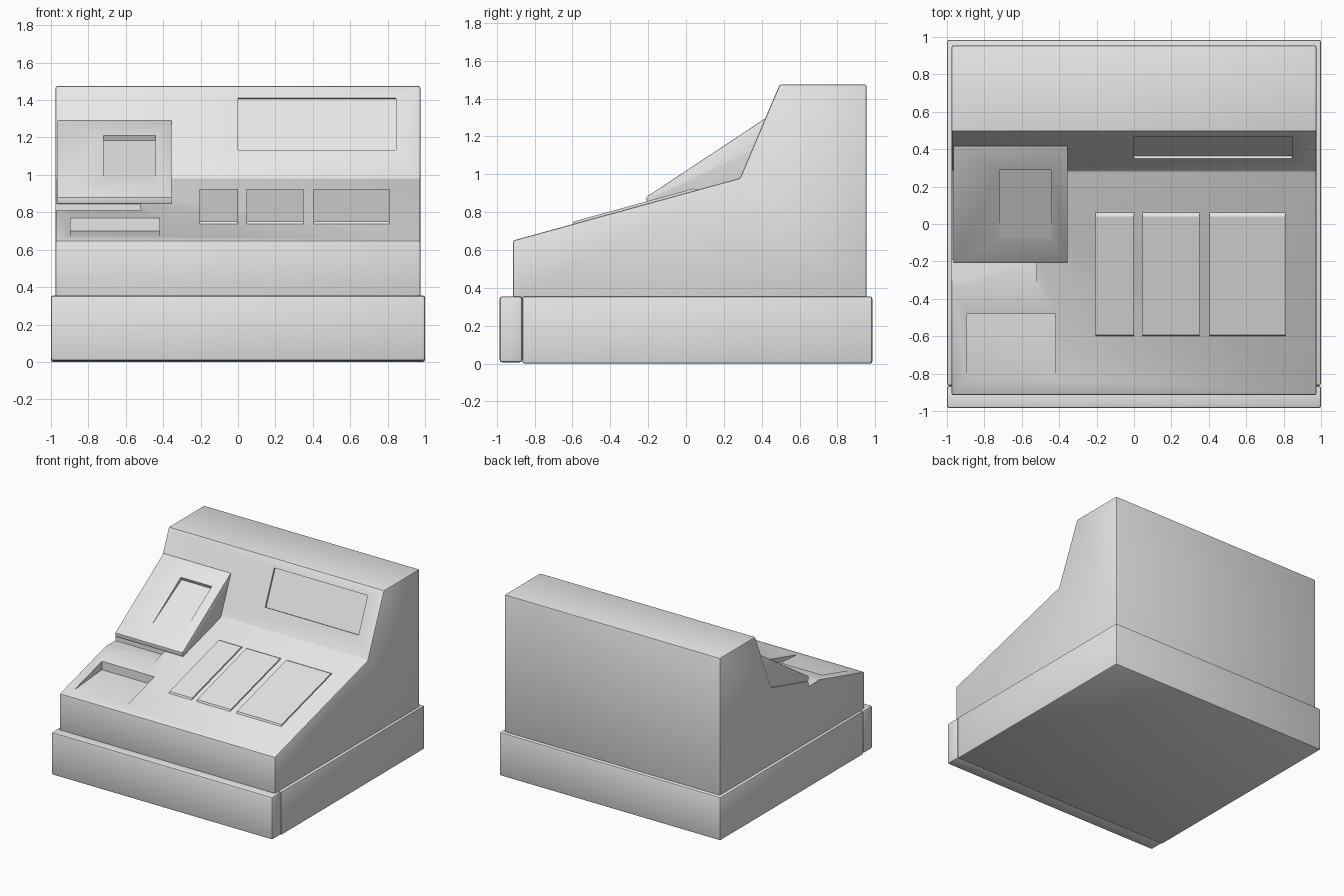
import bpy, bmesh, math
from mathutils import Matrix

old = bpy.data.objects.get("Cube")
if old:
    bpy.data.objects.remove(old, do_unlink=True)

grey = bpy.data.materials.new("light_grey")
grey.use_nodes = True
COLOUR = (0.8, 0.8, 0.8, 1)
grey.diffuse_color = COLOUR
grey.node_tree.nodes["Principled BSDF"].inputs["Base Color"].default_value = COLOUR


def prism(name, x0, x1, profile):
    """Extrude a (y, z) profile along x."""
    bm = bmesh.new()
    face = bm.faces.new([bm.verts.new((x0, y, z)) for y, z in profile])
    side = bmesh.ops.extrude_face_region(bm, geom=[face])["geom"]
    moved = [v for v in side if isinstance(v, bmesh.types.BMVert)]
    bmesh.ops.translate(bm, verts=moved, vec=(x1 - x0, 0, 0))
    bmesh.ops.recalc_face_normals(bm, faces=bm.faces)
    mesh = bpy.data.meshes.new(name)
    bm.to_mesh(mesh)
    bm.free()
    mesh.materials.append(grey)
    obj = bpy.data.objects.new(name, mesh)
    bpy.context.collection.objects.link(obj)
    return obj


def box(name, x0, x1, y0, y1, z0, z1):
    return prism(name, x0, x1, [(y0, z0), (y1, z0), (y1, z1), (y0, z1)])


def finish(obj, bevel, cutters=()):
    """Soften the edges, cut the recesses, then shade."""
    bpy.ops.object.select_all(action="DESELECT")
    bpy.context.view_layer.objects.active = obj
    obj.select_set(True)
    if bevel:
        mod = obj.modifiers.new("bevel", "BEVEL")
        mod.width = bevel
        mod.segments = 2
        mod.limit_method = "ANGLE"
        mod.angle_limit = math.radians(10)
        bpy.ops.object.modifier_apply(modifier=mod.name)
    for cutter in cutters:
        cutter.hide_render = True
        mod = obj.modifiers.new("cut", "BOOLEAN")
        mod.operation = "DIFFERENCE"
        mod.solver = "EXACT"
        mod.object = cutter
        bpy.ops.object.modifier_apply(modifier=mod.name)
        bpy.data.objects.remove(cutter, do_unlink=True)
    bpy.ops.object.shade_smooth_by_angle(angle=math.radians(30))


# Cash drawer case and its front
finish(box("drawer_case", -1, 1, -0.865, 0.985, 0, 0.355), 0.012)
finish(box("drawer_front", -1, 1, -0.985, -0.865, 0.006, 0.355), 0.014)

# Corner points of the body: front lip, keyboard fold, top edge
LIP, FOLD, TOP = (-0.915, 0.65), (0.285, 0.98), (0.495, 1.475)


def on_slope(a, b, t, out):
    """Point at fraction t from a to b, pushed out along the normal."""
    dy, dz = b[0] - a[0], b[1] - a[1]
    length = math.hypot(dy, dz)
    return (a[0] + t * dy - out * dz / length, a[1] + t * dz + out * dy / length)


# Recesses: coin tray, paper slot, display window
tray = prism("tray_cutter", -0.895, -0.42,
             [(-0.84, 0.671), (-0.48, 0.70), (-0.48, 0.80)])
slot = prism("slot_cutter", -1.1, -0.52,
             [(-0.335, 0.81), (-0.19, 0.805), (-0.19, 0.88)])
low, high = 0.31, 0.87
display = prism("display_cutter", 0, 0.845,
                [on_slope(FOLD, TOP, t, d) for t, d in
                 ((low, -0.015), (high, -0.015), (high, 0.05), (low, 0.05))])

# Body
body = prism("register_body", -0.975, 0.975,
             [(-0.915, 0.34), LIP, FOLD, TOP, (0.955, 1.475), (0.955, 0.34)])
finish(body, 0.01, (tray, slot, display))

# Printer cover with a shallow scoop
cover = prism("printer_cover", -0.965, -0.355,
              [(-0.205, 0.845), (-0.21, 0.88), (0.415, 1.293), (0.5, 1.2), (0.5, 0.9)])
scoop = prism("scoop_cutter", -0.72, -0.44,
              [(-0.085, 0.962), (0.3, 1.185), (0.28, 1.23)])
finish(cover, 0.004, (scoop,))

# Raised key panels with chamfered ends
start, end = 0.263, 0.813
for name, x0, x1 in (("left", -0.205, 0), ("middle", 0.045, 0.35), ("right", 0.405, 0.81)):
    panel = prism("key_panel_" + name, x0, x1,
                  [on_slope(LIP, FOLD, t, d) for t, d in
                   ((start, -0.02), (start, 0.0), (start + 0.008, 0.012),
                    (end - 0.015, 0.012), (end, 0.0), (end, -0.02))])
    finish(panel, 0)
